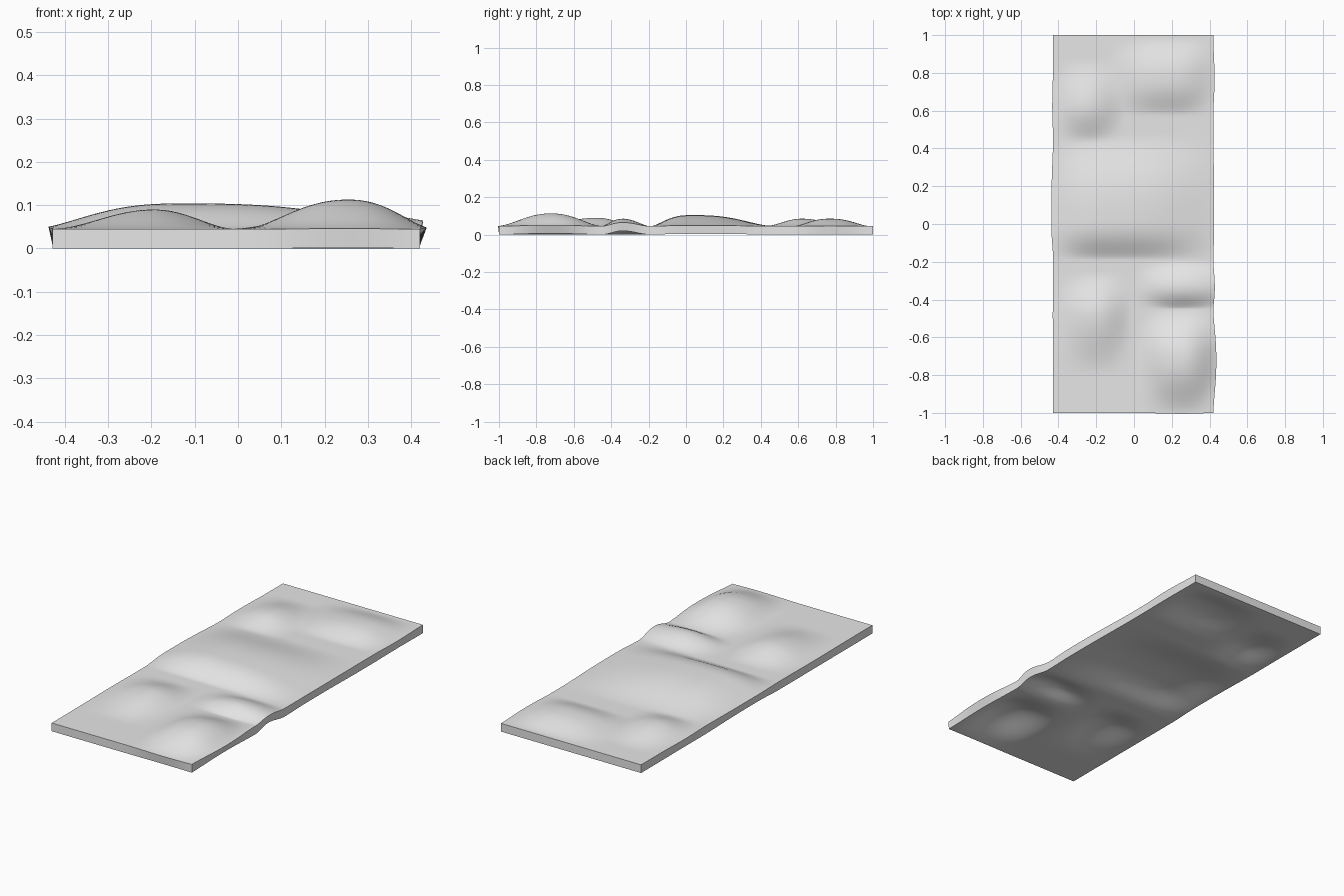
import bpy
import bmesh
from math import cos, pi

if "Cube" in bpy.data.objects:
    bpy.data.objects.remove(bpy.data.objects["Cube"], do_unlink=True)

HALF_WIDTH, HALF_LENGTH, THICKNESS = 0.424, 0.9995, 0.045

# Soft lumps under the cloth:
# centre x, y, height, reach to -x, +x, -y, +y, flatness of the crown
LUMPS = [
    (0.26, -0.72, 0.068, 0.25, 0.20, 0.30, 0.28, 1.1),   # tall front mound
    (0.25, -0.34, 0.040, 0.27, 0.35, 0.11, 0.15, 1.0),   # narrow fold
    (-0.19, -0.48, 0.045, 0.24, 0.19, 0.32, 0.23, 1.0),  # front side mound
    (-0.12, 0.03, 0.059, 0.36, 0.62, 0.22, 0.45, 1.4),   # broad middle swell
    (-0.24, 0.62, 0.040, 0.20, 0.20, 0.20, 0.26, 1.0),   # back side mound
    (0.20, 0.77, 0.040, 0.36, 0.25, 0.20, 0.22, 1.2),    # back mound
]


def bell(d, low, high, flat):
    """Smooth bump with its own reach on each side."""
    u = min(1.0, abs(d) / (high if d > 0 else low))
    return 0.5 + 0.5 * cos(pi * u ** flat)


def lift(x, y):
    return sum(h * bell(x - cx, xl, xh, f) * bell(y - cy, yl, yh, f)
               for cx, cy, h, xl, xh, yl, yh, f in LUMPS)


# Underside sheet, raised over the lumps
bm = bmesh.new()
bmesh.ops.create_grid(bm, x_segments=64, y_segments=150, size=1)
for v in bm.verts:
    x, y = v.co.x * HALF_WIDTH, v.co.y * HALF_LENGTH
    v.co = (x - 0.004, y, lift(x, y))
mesh = bpy.data.meshes.new("blanket")
bm.to_mesh(mesh)
bm.free()
blanket = bpy.data.objects.new("blanket", mesh)
bpy.context.collection.objects.link(blanket)

# Single plain colour
grey = bpy.data.materials.new("light grey cloth")
grey.use_nodes = True
colour = (0.8, 0.8, 0.8, 1)
grey.diffuse_color = colour
grey.node_tree.nodes["Principled BSDF"].inputs["Base Color"].default_value = colour
mesh.materials.append(grey)

# Thickness grows upward along the surface
bpy.ops.object.select_all(action="DESELECT")
blanket.select_set(True)
bpy.context.view_layer.objects.active = blanket
padding = blanket.modifiers.new("padding", "SOLIDIFY")
padding.thickness = THICKNESS
padding.offset = 1
bpy.ops.object.modifier_apply(modifier=padding.name)
bpy.ops.object.shade_smooth_by_angle(angle=pi / 6)
